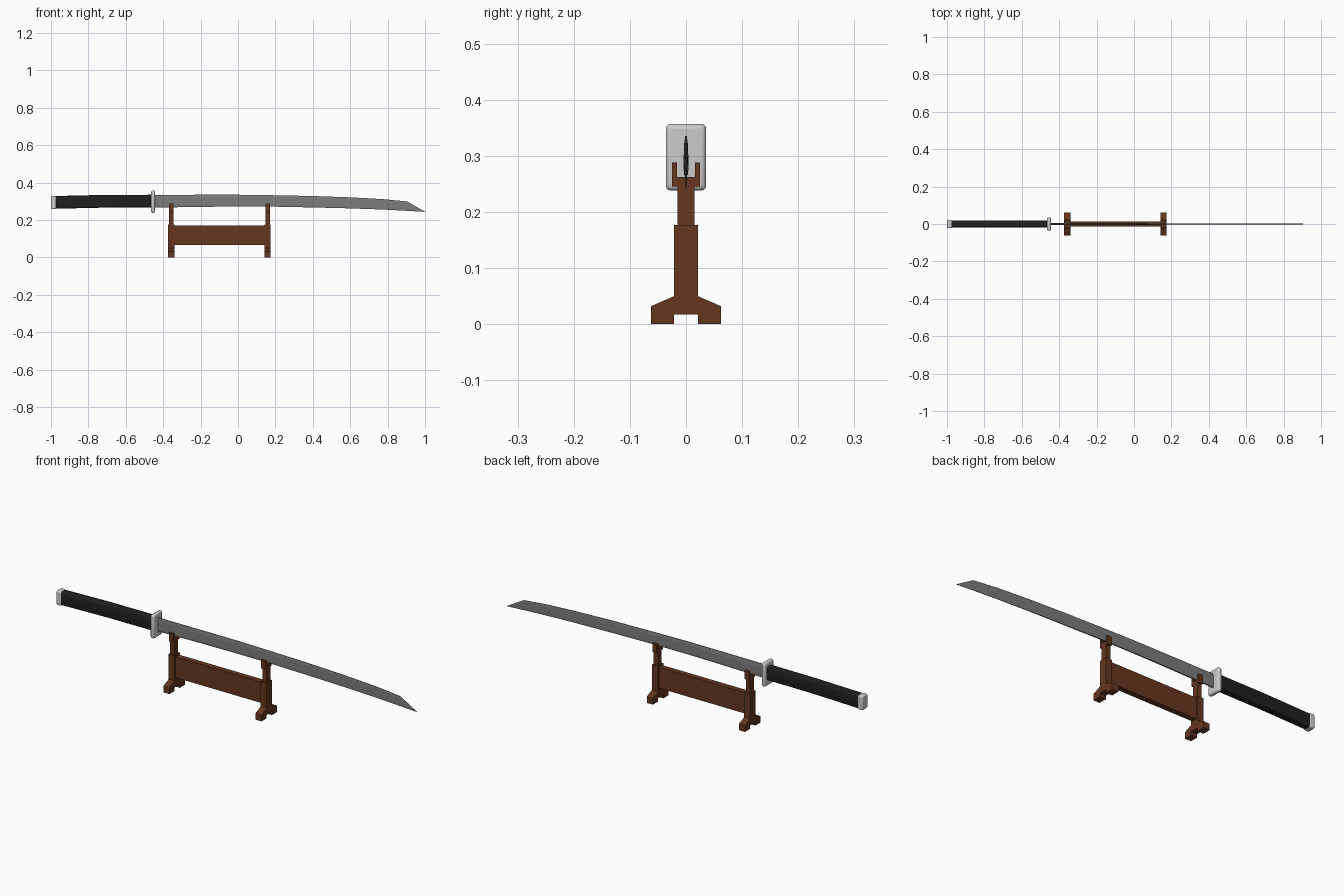
import bpy, bmesh, math

if "Cube" in bpy.data.objects:
    bpy.data.objects.remove(bpy.data.objects["Cube"])


def material(name, rgb):
    m = bpy.data.materials.new(name)
    m.diffuse_color = (*rgb, 1)
    m.use_nodes = True
    m.node_tree.nodes["Principled BSDF"].inputs["Base Color"].default_value = m.diffuse_color
    return m


WOOD = material("brown wood", (0.13, 0.038, 0.013))
WRAP = material("black wrap", (0.014, 0.014, 0.014))
STEEL = material("dark steel", (0.2, 0.2, 0.2))


def finish(name, bm, mat=None):
    bmesh.ops.remove_doubles(bm, verts=bm.verts, dist=1e-6)
    bmesh.ops.recalc_face_normals(bm, faces=bm.faces)
    me = bpy.data.meshes.new(name)
    bm.to_mesh(me)
    bm.free()
    ob = bpy.data.objects.new(name, me)
    bpy.context.collection.objects.link(ob)
    if mat:
        me.materials.append(mat)
    return ob


def box(name, lo, hi, mat=None, bevel=0):
    bm = bmesh.new()
    bmesh.ops.create_cube(bm, size=1)
    for v in bm.verts:
        v.co = [(a + b) / 2 + c * (b - a) for a, b, c in zip(lo, hi, v.co)]
    ob = finish(name, bm, mat)
    if bevel:
        mod = ob.modifiers.new("rounding", "BEVEL")
        mod.width, mod.segments = bevel, 3
    return ob


def extrude_x(name, profile, x0, x1, mat):
    bm = bmesh.new()
    face = bm.faces.new([bm.verts.new((x0, y, z)) for y, z in profile])
    geom = bmesh.ops.extrude_face_region(bm, geom=[face])["geom"]
    bmesh.ops.translate(bm, vec=(x1 - x0, 0, 0),
                        verts=[g for g in geom if isinstance(g, bmesh.types.BMVert)])
    return finish(name, bm, mat)


def loft(name, rings, mat):
    bm = bmesh.new()
    rows = [[bm.verts.new(p) for p in ring] for ring in rings]
    n = len(rows[0])
    for a, b in zip(rows, rows[1:]):
        for i in range(n):
            j = (i + 1) % n
            bm.faces.new((a[i], a[j], b[j], b[i]))
    bm.faces.new(rows[0])
    bm.faces.new(rows[-1])
    return finish(name, bm, mat)


def mirrored(half):
    return half + [(-y, z) for y, z in reversed(half)]


# Stand: two end supports with arched feet, narrow necks and forked tops
support = mirrored([(0.021, 0.017), (0.021, 0), (0.0625, 0), (0.0625, 0.032),
                    (0.021, 0.05), (0.021, 0.177)])
fork = mirrored([(0.015, 0.177), (0.015, 0.245), (0.025, 0.245), (0.025, 0.288),
                 (0.016, 0.288), (0.016, 0.262)])
for side, x in (("left", -0.356), ("right", 0.158)):
    extrude_x(side + "_support", support, x - 0.017, x + 0.017, WOOD)
    extrude_x(side + "_fork", fork, x - 0.012, x + 0.012, WOOD)

# Stand: board joining the supports
box("cross_board", (-0.345, -0.014, 0.065), (0.147, 0.014, 0.17), WOOD)

# Blade: spine below, edge above, angled point
blade = [(-0.455, 0.266, 0.334), (-0.2, 0.27, 0.335), (0.0, 0.272, 0.335),
         (0.2, 0.271, 0.332), (0.4, 0.267, 0.328), (0.6, 0.262, 0.321),
         (0.77, 0.256, 0.312), (0.905, 0.249, 0.299), (0.999, 0.2435, 0.2445)]
rings = []
for x, lo, hi in blade:
    t = 0.0045 if x < 0 else 0.0045 - 0.0035 * x
    h = hi - lo
    section = mirrored([(0.75 * t, lo), (t, lo + 0.15 * h),
                        (0.8 * t, lo + 0.75 * h), (0.3 * t, hi)])
    rings.append([(x, y, z) for y, z in section])
loft("blade", rings, STEEL)

# Handle: gently curved grip with rounded corners
rings = []
for x, lo, hi in ((-0.978, 0.260, 0.328), (-0.85, 0.263, 0.331),
                  (-0.72, 0.266, 0.334), (-0.455, 0.267, 0.335)):
    ring, r, w = [], 0.008, 0.019
    for quarter, (sy, sz) in enumerate(((1, 1), (-1, 1), (-1, -1), (1, -1))):
        for k in range(4):
            a = math.radians(90 * quarter + 30 * k)
            cz = hi - r if sz > 0 else lo + r
            ring.append((x, sy * (w - r) + r * math.cos(a), cz + r * math.sin(a)))
    rings.append(ring)
grip = loft("handle", rings, WRAP)

# Guard and end cap
guard = box("guard", (-0.466, -0.036, 0.238), (-0.444, 0.036, 0.357), None, 0.009)
cap = box("end_cap", (-1.0, -0.021, 0.258), (-0.972, 0.021, 0.329), None, 0.006)

# Soft shading on the rounded parts
for ob in (grip, guard, cap):
    bpy.ops.object.select_all(action='DESELECT')
    ob.select_set(True)
    bpy.context.view_layer.objects.active = ob
    bpy.ops.object.shade_smooth_by_angle(angle=math.radians(35))
